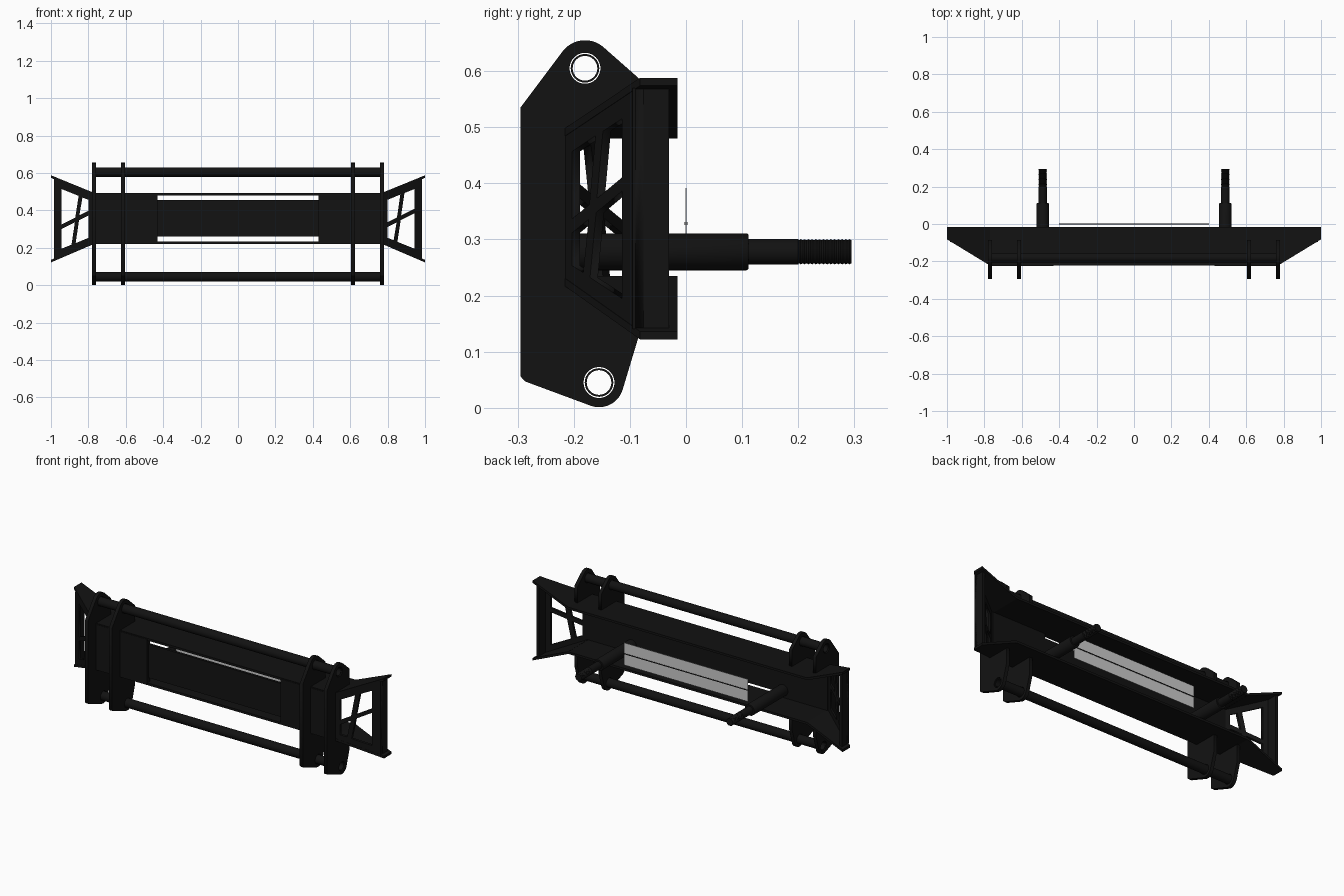
import bpy, bmesh
from math import sin, cos, pi, radians

if "Cube" in bpy.data.objects:
    bpy.data.objects.remove(bpy.data.objects["Cube"])

black = bpy.data.materials.new("black_paint")
black.diffuse_color = (0.006, 0.006, 0.006, 1)
black.use_nodes = True
black.node_tree.nodes["Principled BSDF"].inputs["Base Color"].default_value = black.diffuse_color


def finish(name, bm, mat=black, smooth=False):
    bmesh.ops.remove_doubles(bm, verts=bm.verts, dist=1e-5)
    bmesh.ops.recalc_face_normals(bm, faces=bm.faces)
    me = bpy.data.meshes.new(name)
    bm.to_mesh(me)
    bm.free()
    ob = bpy.data.objects.new(name, me)
    bpy.context.collection.objects.link(ob)
    if mat:
        me.materials.append(mat)
    if smooth:
        bpy.ops.object.select_all(action='DESELECT')
        ob.select_set(True)
        bpy.context.view_layer.objects.active = ob
        bpy.ops.object.shade_smooth_by_angle(angle=radians(35))
    return ob


def prism(name, pts, off, mat=black):
    """Extrude a flat 3D polygon along an offset vector."""
    bm = bmesh.new()
    f = bm.faces.new([bm.verts.new(p) for p in pts])
    r = bmesh.ops.extrude_face_region(bm, geom=[f], use_keep_orig=True)
    new = [g for g in r['geom'] if isinstance(g, bmesh.types.BMVert)]
    bmesh.ops.translate(bm, verts=new, vec=off)
    return finish(name, bm, mat)


def box(name, x, y, z, mat=black):
    pts = [(x[0], y[0], z[0]), (x[1], y[0], z[0]), (x[1], y[1], z[0]), (x[0], y[1], z[0])]
    return prism(name, pts, (0, 0, z[1] - z[0]), mat)


def plate(name, loops, thick, place):
    """Flat sheet with holes; place maps (u, v, depth) to world space."""
    cu = bpy.data.curves.new(name, 'CURVE')
    cu.dimensions, cu.fill_mode, cu.extrude = '2D', 'BOTH', thick / 2
    for pts in loops:
        s = cu.splines.new('POLY')
        s.points.add(len(pts) - 1)
        for p, q in zip(s.points, pts):
            p.co = (q[0], q[1], 0, 1)
        s.use_cyclic_u = True
    tmp = bpy.data.objects.new(name + "_curve", cu)
    bpy.context.collection.objects.link(tmp)
    bpy.context.view_layer.update()
    me = bpy.data.meshes.new_from_object(tmp.evaluated_get(bpy.context.evaluated_depsgraph_get()))
    bpy.data.objects.remove(tmp)
    bm = bmesh.new()
    bm.from_mesh(me)
    bpy.data.meshes.remove(me)
    for v in bm.verts:
        v.co = place(*v.co)
    return finish(name, bm)


def lathe(name, profile, place, closed=False, n=32):
    """Revolve (radius, along) pairs; place maps (a, b, along) to world."""
    bm = bmesh.new()
    rings = [[bm.verts.new(place(r * cos(2 * pi * i / n), r * sin(2 * pi * i / n), t))
              for i in range(n)] for r, t in profile]
    pairs = list(zip(rings, rings[1:]))
    if closed:
        pairs.append((rings[-1], rings[0]))
    else:
        bm.faces.new(rings[0])
        bm.faces.new(rings[-1])
    for a, b in pairs:
        for i in range(n):
            j = (i + 1) % n
            bm.faces.new((a[i], a[j], b[j], b[i]))
    return finish(name, bm, smooth=True)


def arc(c, r, a0, a1, n=12):
    return [(c[0] + r * cos(radians(a0 + (a1 - a0) * i / n)),
             c[1] + r * sin(radians(a0 + (a1 - a0) * i / n))) for i in range(n + 1)]


# Main channel body: top and bottom sheets, recessed centre web
box("body_top", (-.77, .77), (-.222, -.015), (.481, .494))
box("body_bottom", (-.77, .77), (-.222, -.015), (.221, .234))
box("centre_web", (-.44, .44), (-.212, -.197), (.26, .455))

# Pin ears wrapping the body
TOP, LOW = (-.18, .605), (-.155, .045)
ear = ([(-.295, .056), (-.287, .047)] + arc(LOW, .044, -108, -15)
       + [(-.085, .125), (-.085, .222), (-.215, .222), (-.215, .493), (-.085, .493), (-.085, .588)]
       + arc(TOP, .05, 50, 143) + [(-.295, .535)])
holes = [arc(c, .0275, 0, 352.5, 47) for c in (TOP, LOW)]
for x in (-.77, -.615, .615, .77):
    plate("pin_ear", [ear] + holes, .02, lambda u, v, d, x=x: (x + d, u, v))

# Hollow cross tubes
for name, c in (("upper_tube", TOP), ("lower_tube", LOW)):
    lathe(name, [(.0255, -.775), (.0255, .775), (.022, .775), (.022, -.775)],
          lambda a, b, t, c=c: (t, c[0] + a, c[1] + b), closed=True)

# Spindle profile with threaded end
spindle = [(.028, -.2), (.033, -.195), (.033, .108), (.031, .111), (.0225, .111), (.0225, .2)]
for i in range(14):
    t = .2 + i * .0067
    spindle += [(.0205, t + .0015), (.0225, t + .0045)]
spindle += [(.0205, .295)]

# Flared wing outline and its four windows (x, z)
wing = [(.77, .225), (.985, .135), (.985, .575), (.77, .49)]
windows = [[(.80, .337), (.85, .362), (.868, .485), (.80, .457)],
           [(.872, .373), (.945, .41), (.945, .515), (.89, .493)],
           [(.87, .348), (.945, .386), (.945, .195), (.852, .232)],
           [(.80, .312), (.848, .336), (.832, .241), (.80, .253)]]

for s in (1, -1):
    def turn(x, z):
        return (s * x, z if s > 0 else .71 - z)

    def slanted(u, v, d):
        x, z = turn(u, v)
        return (x, -.214 + (u - .77) * .14 / .23 + d, z)

    xs = sorted((s * .43, s * .775))
    box("front_side_plate", xs, (-.224, -.197), (.226, .488))
    plate("wing_lattice", [wing] + windows, .014, slanted)
    box("wing_end_post", sorted((s * .968, s * .985)), (-.095, -.03), (.14, .57))
    # sloping wing sheets, upper and lower
    for name, z0, z1, th in (("wing_top", .494, .588, -.014), ("wing_bottom", .221, .122, .014)):
        prism(name, [(s * .77, -.222, z0), (s, -.082, z1), (s, -.015, z1), (s * .77, -.015, z0)],
              (0, 0, th))
    lathe("spindle", spindle, lambda a, b, t: (s * .488 + a, t, .278 + b))

# Pale rear strip panel with a fine centre line
box("rear_strip_panel", (-.4, .4), (-.001, .001), (.262, .392), None)
box("strip_centre_line", (-.4, .4), (-.003, .003), (.326, .331))
